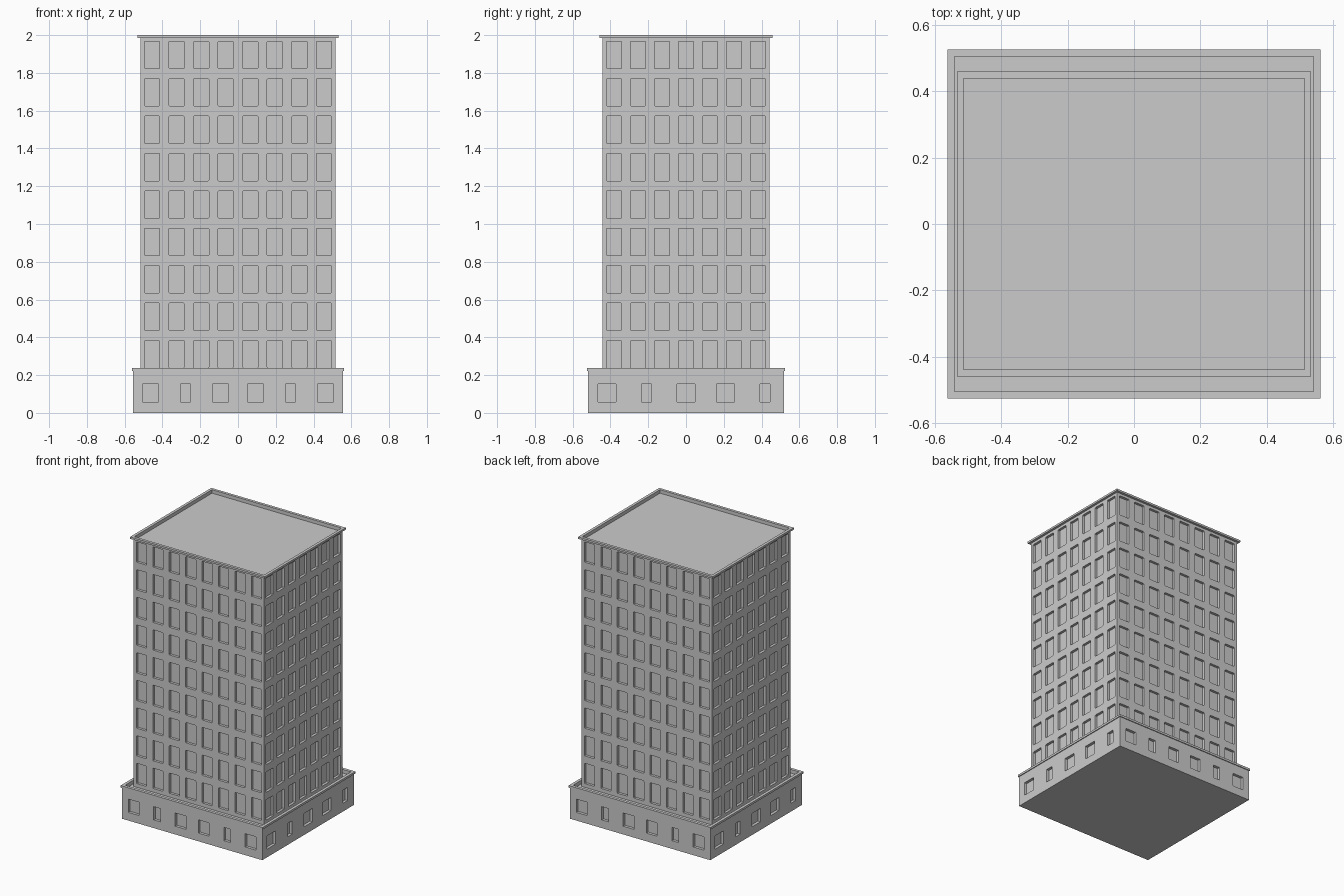
import bpy, bmesh
from math import pi
from mathutils import Matrix

if "Cube" in bpy.data.objects:
    bpy.data.objects.remove(bpy.data.objects["Cube"])


def make_object(name, bm):
    bmesh.ops.recalc_face_normals(bm, faces=bm.faces)
    mesh = bpy.data.meshes.new(name)
    bm.to_mesh(mesh)
    bm.free()
    obj = bpy.data.objects.new(name, mesh)
    bpy.context.collection.objects.link(obj)
    return obj


def loft(name, hx, hy, profile, ring=False):
    """Stack rectangles of (offset, z); cap the ends or close into a ring."""
    bm = bmesh.new()
    loops = [[bm.verts.new((sx * (hx + o), sy * (hy + o), z))
              for sx, sy in ((-1, -1), (1, -1), (1, 1), (-1, 1))]
             for o, z in profile]
    pairs = list(zip(loops, loops[1:]))
    if ring:
        pairs.append((loops[-1], loops[0]))
    else:
        bm.faces.new(loops[0])
        bm.faces.new(loops[-1])
    for a, b in pairs:
        for i in range(4):
            j = (i + 1) % 4
            bm.faces.new((a[i], a[j], b[j], b[i]))
    return make_object(name, bm)


def add_cutter(bm, x, z, w, h, c, wall, depth, side):
    """Prism through one wall, with clipped corners when c > 0."""
    a, b = w / 2, h / 2
    if c:
        pts = [(-a + c, -b), (a - c, -b), (a, -b + c), (a, b - c),
               (a - c, b), (-a + c, b), (-a, b - c), (-a, -b + c)]
    else:
        pts = [(-a, -b), (a, -b), (a, b), (-a, b)]
    rot = Matrix.Rotation(side * pi / 2, 3, 'Z')
    from_y, to_y = -wall - 0.02, -wall + depth
    front, back = [[bm.verts.new(rot @ Matrix.Identity(3) @ v) for v in ring] for ring in (
        [Matrix.Translation((x + px, from_y, z + pz)).translation for px, pz in pts],
        [Matrix.Translation((x + px, to_y, z + pz)).translation for px, pz in pts])]
    bm.faces.new(front)
    bm.faces.new(back)
    n = len(pts)
    for i in range(n):
        j = (i + 1) % n
        bm.faces.new((front[i], front[j], back[j], back[i]))


def cut(obj, bm):
    """Carve the recesses and discard the cutter."""
    cutter = make_object("window_cutter", bm)
    cutter.hide_render = True
    mod = obj.modifiers.new("windows", 'BOOLEAN')
    mod.operation = 'DIFFERENCE'
    mod.solver = 'EXACT'
    mod.object = cutter
    bpy.context.view_layer.objects.active = obj
    bpy.ops.object.modifier_apply(modifier=mod.name)
    bpy.data.objects.remove(cutter)


# Podium with its low parapet
PX, PY = 0.556, 0.519
podium = loft("podium", PX, PY, [(0, 0), (0, 0.212)])
loft("podium_parapet", PX, PY,
     [(0, 0.212), (0, 0.223), (0.006, 0.223), (0.006, 0.238),
      (-0.015, 0.238), (-0.015, 0.212)], ring=True)

# Podium windows: alternating wide and narrow, repeated on opposite sides
bm = bmesh.new()
front_widths = (0.085, 0.053, 0.085, 0.085, 0.053, 0.085)
side_widths = (0.095, 0.055, 0.095, 0.095, 0.055)
for side in range(4):
    widths, step, wall = ((side_widths, 0.209, PX) if side % 2
                          else (front_widths, 0.185, PY))
    for i, w in enumerate(widths):
        x = (i - (len(widths) - 1) / 2) * step
        add_cutter(bm, x, 0.106, w, 0.095, 0, wall, 0.02, side)
cut(podium, bm)

# Tower with its roof cornice
TX, TY = 0.516, 0.442
tower = loft("tower", TX, TY, [(0, 0.212), (0, 1.975)])
loft("roof_cornice", TX, TY,
     [(0, 1.975), (0, 1.986), (0.017, 1.986), (0.017, 2.0),
      (-0.003, 2.0), (-0.003, 1.975)], ring=True)

# Tower windows: nine floors, eight bays front and back, seven on the sides
bm = bmesh.new()
for side in range(4):
    bays, step, wall = (7, 0.127, TX) if side % 2 else (8, 0.13, TY)
    for floor in range(9):
        for i in range(bays):
            x = (i - (bays - 1) / 2) * step
            add_cutter(bm, x, 1.895 - 0.198 * floor, 0.081, 0.145, 0.004,
                       wall, 0.018, side)
cut(tower, bm)
